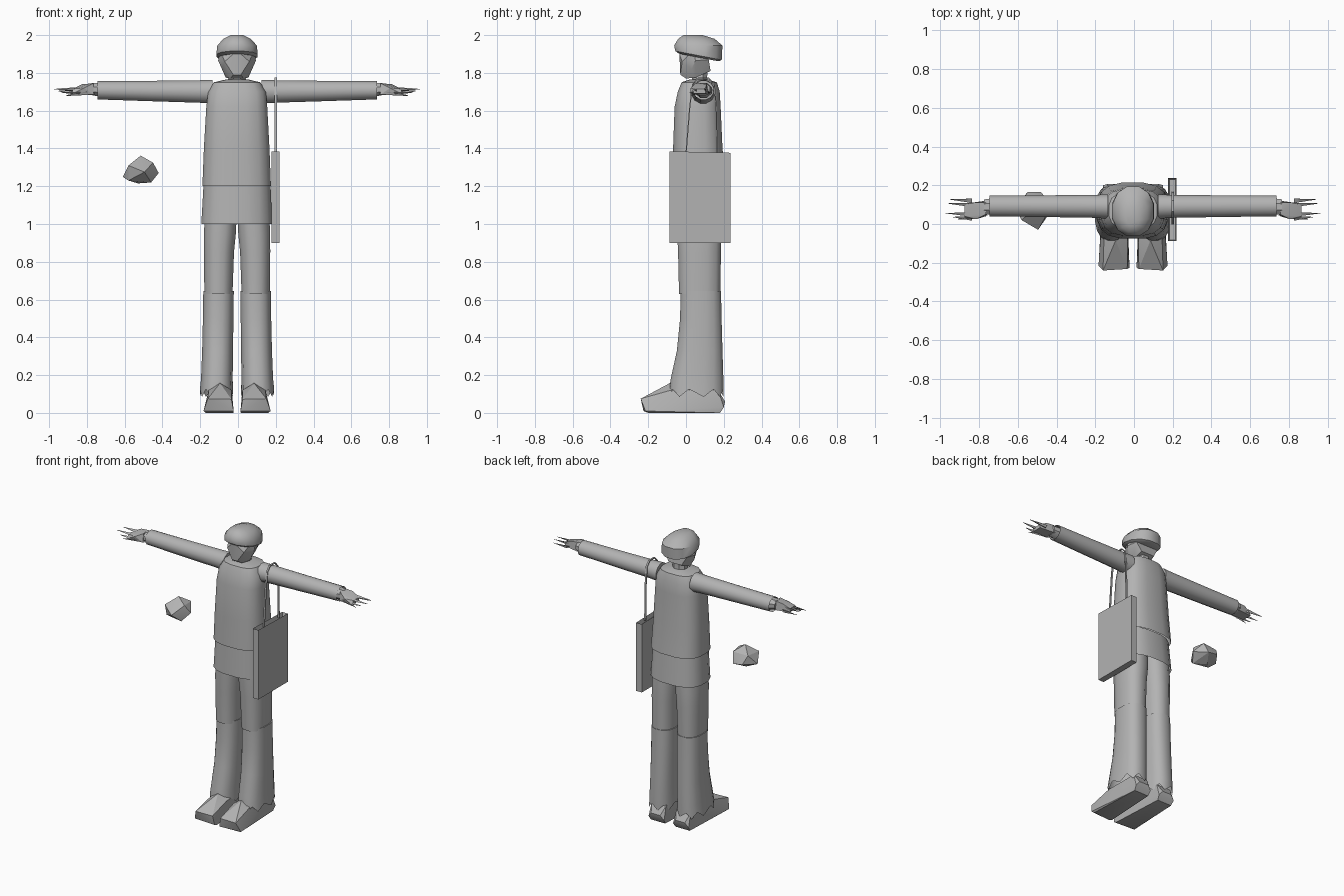
import bpy, bmesh, math, random
from mathutils import Vector

if "Cube" in bpy.data.objects:
    bpy.data.objects.remove(bpy.data.objects["Cube"])

random.seed(4)
CX = -0.005  # symmetry line of the figure

grey = bpy.data.materials.new("plain_grey")
grey.diffuse_color = (0.45, 0.45, 0.45, 1)
grey.use_nodes = True
grey.node_tree.nodes["Principled BSDF"].inputs["Base Color"].default_value = grey.diffuse_color


def finish(name, bm, angle=40):
    bmesh.ops.recalc_face_normals(bm, faces=bm.faces)
    me = bpy.data.meshes.new(name)
    bm.to_mesh(me)
    bm.free()
    me.materials.append(grey)
    ob = bpy.data.objects.new(name, me)
    bpy.context.collection.objects.link(ob)
    bpy.ops.object.select_all(action='DESELECT')
    ob.select_set(True)
    bpy.context.view_layer.objects.active = ob
    bpy.ops.object.shade_smooth_by_angle(angle=math.radians(angle))
    return ob


def loft(name, rings, n=12, power=1.0, axis='Z', caps=(True, True), jag=0, side=1, angle=40):
    """rings: (height, u0, u1, v0, v1); u,v = x,y for Z, y,z for X."""
    bm = bmesh.new()
    loops = []
    for k, (h, u0, u1, v0, v1) in enumerate(rings):
        loop = []
        for i in range(n):
            a = 2 * math.pi * (i + 0.5) / n
            c, s = math.cos(a), math.sin(a)
            u = (u0 + u1) / 2 + (u1 - u0) / 2 * math.copysign(abs(c) ** power, c)
            v = (v0 + v1) / 2 + (v1 - v0) / 2 * math.copysign(abs(s) ** power, s)
            hh = h + (jag * (i % 2) if k == 0 else 0)
            p = (u, v, hh) if axis == 'Z' else (hh, u, v)
            loop.append(bm.verts.new((CX + side * p[0], p[1], p[2])))
        loops.append(loop)
    for a, b in zip(loops, loops[1:]):
        for i in range(n):
            j = (i + 1) % n
            bm.faces.new((a[i], a[j], b[j], b[i]))
    if caps[0]:
        bm.faces.new(loops[0][::-1])
    if caps[1]:
        bm.faces.new(loops[-1])
    return finish(name, bm, angle)


def hull(name, points, side=1, offset=CX, angle=25):
    bm = bmesh.new()
    for x, y, z in points:
        bm.verts.new((offset + side * x, y, z))
    res = bmesh.ops.convex_hull(bm, input=bm.verts)
    junk = [g for g in res["geom_interior"] + res["geom_unused"] if isinstance(g, bmesh.types.BMVert)]
    bmesh.ops.delete(bm, geom=list(set(junk)), context='VERTS')
    return finish(name, bm, angle)


def ribbon(name, path, width, thick):
    """Thin band in the yz plane, width along x."""
    bm = bmesh.new()
    rows = []
    for i, p in enumerate(path):
        a, b = Vector(path[max(i - 1, 0)]), Vector(path[min(i + 1, len(path) - 1)])
        t = (b - a).normalized()
        nrm = Vector((0, -t.z, t.y)) * thick / 2
        w = Vector((width / 2, 0, 0))
        rows.append([bm.verts.new(Vector(p) + q) for q in (nrm + w, nrm - w, -nrm - w, w - nrm)])
    for a, b in zip(rows, rows[1:]):
        for i in range(4):
            j = (i + 1) % 4
            bm.faces.new((a[i], a[j], b[j], b[i]))
    return finish(name, bm)


# shirt skirt and tunic
loft("shirt_skirt", [(1.0, -.192, .188, -.075, .215), (1.21, -.18, .18, -.065, .195)],
     n=16, power=.75, caps=(False, True))
loft("tunic", [(1.2, -.186, .182, -.078, .215), (1.4, -.178, .174, -.07, .195),
               (1.62, -.165, .162, -.062, .185), (1.70, -.155, .155, -.045, .18),
               (1.75, -.125, .125, -.025, .165), (1.765, -.06, .06, .02, .12)],
     n=16, power=.7, caps=(False, True))

# neck, face, cap
loft("neck", [(1.72, -.06, .06, .015, .125), (1.775, -.05, .05, .03, .115), (1.84, -.05, .05, .03, .12)], n=8)
hull("face", [(s * x, y, z) for s in (-1, 1) for x, y, z in
              [(.02, -.035, 1.9), (.02, -.03, 1.79), (.035, .0, 1.77), (.08, .03, 1.82), (.1, .05, 1.865),
               (.06, .05, 1.775), (.05, .13, 1.81), (.085, .12, 1.87), (.065, -.02, 1.86), (.09, .04, 1.92)]])
cap = loft("cap", [(1.885, -.1, .1, -.04, .175), (1.895, -.113, .113, -.06, .193),
                   (1.945, -.108, .108, -.067, .197), (1.98, -.075, .075, -.045, .155),
                   (2.0, -.035, .035, -.015, .09)], n=12, power=.9)
for v in cap.data.vertices:  # the cap dips at the back of the head
    if v.co.z < 1.93:
        v.co.z -= .025 * (v.co.y - .05) / .13

for side, word in ((-1, "right"), (1, "left")):
    # sleeve, cuff and hand
    loft(word + "_sleeve", [(.13, .025, .155, 1.635, 1.765), (.2, .03, .152, 1.64, 1.763),
                            (.45, .034, .15, 1.648, 1.76), (.74, .038, .148, 1.658, 1.758)],
         n=12, axis='X', caps=(True, False), side=side)
    loft(word + "_wrist", [(.70, .045, .14, 1.665, 1.75), (.77, .045, .13, 1.68, 1.748)],
         n=8, axis='X', side=side)
    hull(word + "_palm", [(.76, .04, 1.685), (.76, .12, 1.685), (.76, .05, 1.745), (.76, .11, 1.745),
                          (.87, .025, 1.69), (.87, .105, 1.69), (.87, .04, 1.715), (.87, .1, 1.715),
                          (.81, .025, 1.72), (.82, .11, 1.74)], side=side)
    hull(word + "_thumb", [(.75, .045, 1.685), (.77, .06, 1.71), (.80, .03, 1.70),
                           (.905, .022, 1.682), (.9, .028, 1.678)], side=side)
    for k, (y, z, tip) in enumerate([(.126, 1.70, .945), (.105, 1.715, .955), (.055, 1.71, .968), (.035, 1.695, .93)]):
        hull(f"{word}_finger_{k + 1}", [(.83, y - .018, z), (.83, y + .005, z + .01), (.84, y, z - .01),
                                        (.88, y + .004, z), (tip, y, z), (tip, y + .002, z + .002)], side=side)
    # thigh, lower trouser leg and shoe
    loft(word + "_thigh", [(.63, .022, .175, -.04, .185), (.85, .014, .178, -.045, .188),
                           (.95, .004, .178, -.05, .19), (1.08, -.002, .17, -.05, .185)],
         n=12, power=.8, side=side)
    loft(word + "_lower_leg", [(.085, .02, .198, -.09, .2), (.18, .022, .192, -.083, .2),
                               (.33, .02, .186, -.05, .195), (.5, .018, .182, -.033, .19),
                               (.645, .016, .18, -.03, .187)],
         n=16, power=.8, caps=(False, True), jag=.04, side=side)
    hull(word + "_shoe", [(.018, -.225, .01), (.178, -.215, .01), (.02, -.2, .0), (.165, -.2, .0),
                          (.03, -.232, .072), (.155, -.24, .075), (.028, -.08, .12), (.15, -.08, .12),
                          (.09, -.085, .158), (.09, .1, .16), (.04, .17, .12), (.15, .17, .12),
                          (.035, .2, .03), (.155, .2, .03), (.04, .18, .0), (.15, .18, .0),
                          (.06, .207, .06), (.13, .207, .06)], side=side)

# satchel: slab with an open recessed top
bm = bmesh.new()
bmesh.ops.create_cube(bm, size=1)
for v in bm.verts:
    v.co = (.198 + v.co.x * .043, .074 + v.co.y * .325, 1.1425 + v.co.z * .485)
    if v.co.z > 1.3 and v.co.y > 0:
        v.co.z -= .008
top = [f for f in bm.faces if f.normal.z > .5 or f.calc_center_median().z > 1.35]
bmesh.ops.inset_region(bm, faces=top, thickness=.009)
for v in top[0].verts:
    v.co.z -= .03
finish("satchel", bm)

# shoulder strap
ribbon("strap", [(.2, -.0, 1.37), (.2, .02, 1.62), (.2, .035, 1.74), (.2, .065, 1.772),
                 (.2, .12, 1.772), (.2, .15, 1.74), (.2, .16, 1.62), (.2, .165, 1.37)], .012, .006)

# floating rock
hull("rock", [(-.61, .08, 1.25), (-.58, .02, 1.31), (-.57, .13, 1.315), (-.515, .08, 1.362),
              (-.45, .05, 1.325), (-.46, .14, 1.32), (-.42, .08, 1.27), (-.46, .03, 1.22),
              (-.53, .09, 1.215), (-.495, -.03, 1.275), (-.55, .165, 1.26), (-.48, .165, 1.25),
              (-.58, .04, 1.23)], offset=0, angle=20)
